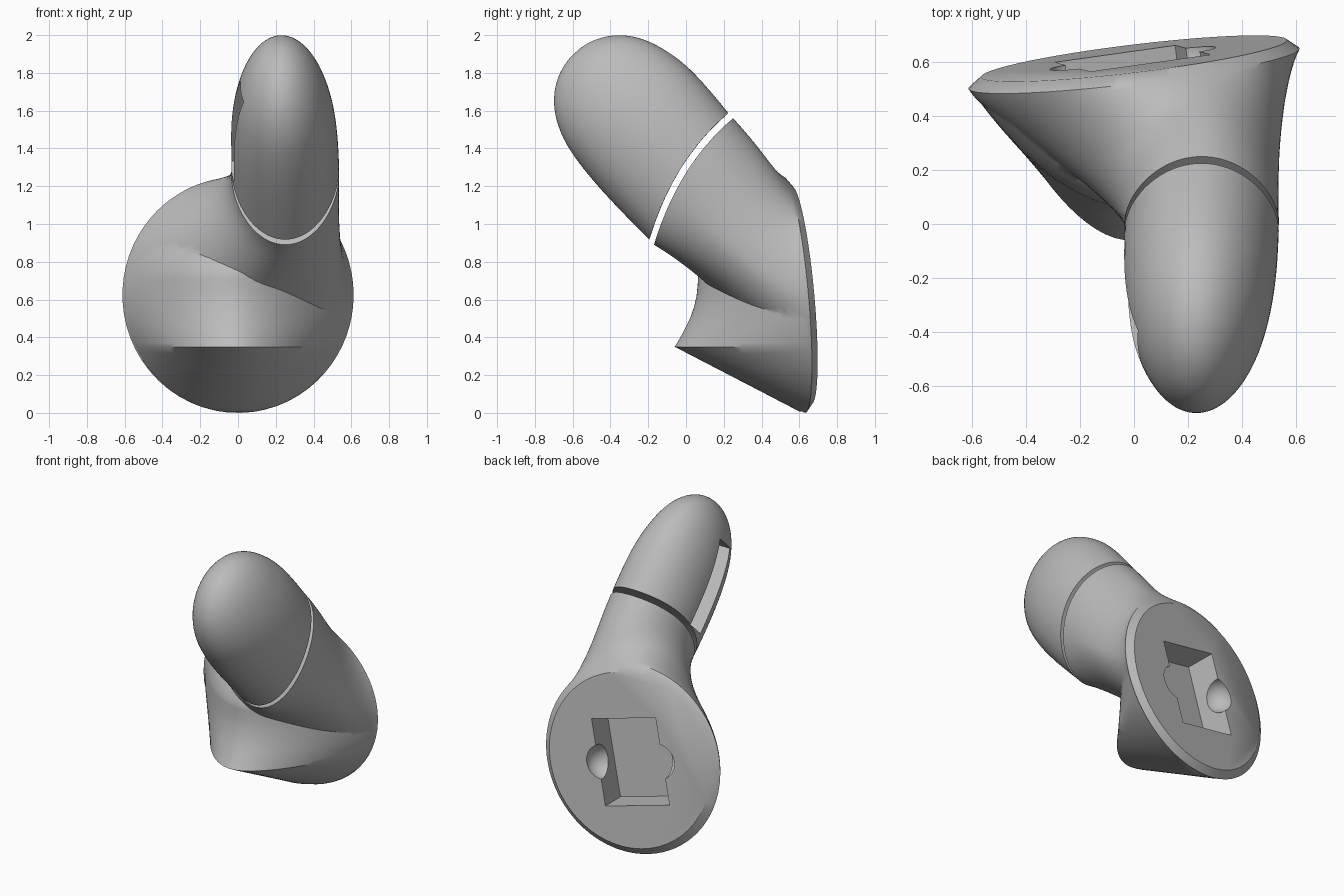
import bpy, bmesh, math
from mathutils import Vector as V, Matrix

if "Cube" in bpy.data.objects:
    bpy.data.objects.remove(bpy.data.objects["Cube"])

grey = bpy.data.materials.new("plain_grey")
grey.diffuse_color = (0.5, 0.5, 0.5, 1)
grey.use_nodes = True
grey.node_tree.nodes["Principled BSDF"].inputs["Base Color"].default_value = grey.diffuse_color

AXIS = V((0, -0.676, 0.737))          # direction of the slanted stem
ACROSS = V((0, 0.737, 0.676))         # square to the stem
OBLIQUE = V((0, 0.53, 0.848))         # slope of the gap between stem and tip
CUT = V((0.25, 0.04, 1.225))          # middle of the gap
N = 96


def disc_y(x, z, c=0.575):
    """Height of the tilted back disc plane along y."""
    return c + 0.12 * x - 0.09 * (z - 0.62)


def make(name, bm):
    bmesh.ops.recalc_face_normals(bm, faces=bm.faces)
    me = bpy.data.meshes.new(name)
    bm.to_mesh(me)
    bm.free()
    ob = bpy.data.objects.new(name, me)
    bpy.context.collection.objects.link(ob)
    me.materials.append(grey)
    return ob


def loft(name, rings):
    bm = bmesh.new()
    rows = [[bm.verts.new(p) for p in r] for r in rings]
    for a, b in zip(rows, rows[1:]):
        for i in range(len(a)):
            j = (i + 1) % len(a)
            bm.faces.new((a[i], a[j], b[j], b[i]))
    bm.faces.new(rows[0])
    bm.faces.new(rows[-1])
    return make(name, bm)


def boolean(ob, other, op):
    bpy.context.view_layer.objects.active = ob
    m = ob.modifiers.new(op, 'BOOLEAN')
    m.object, m.operation, m.solver = other, op, 'EXACT'
    bpy.ops.object.modifier_apply(modifier=m.name)
    bpy.data.objects.remove(other)


def smooth(ob):
    bpy.ops.object.select_all(action='DESELECT')
    ob.select_set(True)
    bpy.context.view_layer.objects.active = ob
    bpy.ops.object.shade_smooth_by_angle(angle=math.radians(36))


PHI = [2 * math.pi * i / N for i in range(N)]


def cut_ring(rho, shift=0.0):
    """Ring on the curved face of the gap."""
    out = []
    for p in PHI:
        v = rho * math.sin(p)
        out.append(CUT + V((0.285 * rho * math.cos(p), 0, 0)) + OBLIQUE * (0.395 * v)
                   + AXIS * (0.06 * (1 - v * v) + shift))
    return out


# Stem: back disc with chamfered rim flowing into the slanted neck
theta = [p + math.radians(-19 + 40 * math.cos(p) - 7.5 * math.sin(p)) for p in PHI]


def disc_ring(r, c):
    out = []
    for t in theta:
        x, z = r * math.cos(t), 0.624 + r * 1.02 * math.sin(t)
        out.append(V((x, disc_y(x, z, c), z)))
    return out


rim = disc_ring(0.612, 0.575)
neck = cut_ring(1.0)
rings = [disc_ring(0.565, 0.612), rim]
STEPS = 22
for k in range(1, STEPS):
    s = k / STEPS
    row = []
    for p, t, p0, p3 in zip(PHI, theta, rim, neck):
        radial = V((math.cos(t), 0, math.sin(t)))
        w = max(0.0, math.cos(t - math.radians(65))) ** 4
        low = max(0.0, -math.sin(t)) ** 1.5
        d = AXIS * w + (V((0, -0.9, 0)) - radial * 0.5) * (1 - w)
        d = (d * 0.15).lerp(V((0, -0.12, 0)) - radial * 0.42, low)
        under = max(0.0, -math.sin(p)) ** 1.5
        end = (AXIS * 0.25).lerp(V((0, -0.21, 0.125)), under)
        p1, p2 = p0 + d, p3 - end
        row.append(p0 * (1 - s) ** 3 + p1 * 3 * s * (1 - s) ** 2
                   + p2 * 3 * s * s * (1 - s) + p3 * s ** 3)
    rings.append(row)
rings += [neck] + [cut_ring(r) for r in (0.75, 0.5, 0.25, 0.03)]
body = loft("base_and_stem", rings)

# Front skirt with the sharp ledge, stacked from level slices
PROFILE = [(0.008, 0.60), (0.06, 0.50), (0.12, 0.385), (0.2, 0.23), (0.28, 0.075),
           (0.35, -0.06), (0.39, -0.035), (0.44, -0.008), (0.5, 0.022), (0.56, 0.043),
           (0.62, 0.057), (0.68, 0.063), (0.74, 0.066), (0.82, 0.105), (0.9, 0.17),
           (1.0, 0.265), (1.1, 0.37), (1.18, 0.455), (1.225, 0.515)]
slices = []
for (z0, f0), (z1, f1) in zip(PROFILE, PROFILE[1:]):
    for k in range(2):
        slices.append((z0 + (z1 - z0) * k / 2, f0 + (f1 - f0) * k / 2))
slices.append(PROFILE[-1])
rings = []
for z, front in slices:
    w = 0.99 * 0.612 * math.sqrt(max(1 - ((z - 0.624) / 0.624) ** 2, 0.001))
    depth = max(disc_y(0, z) - front, 0.01)
    row = []
    for k in range(49):
        t = math.sin(math.pi * (k / 48 - 0.5))
        row.append(V((w * t, disc_y(w * t, z) - depth * (1 - abs(t) ** 1.8), z)))
    rings.append(row)
skirt = loft("front_skirt", rings)
boolean(body, skirt, 'UNION')

# Socket in the back disc: turned rectangle with a rounded dimple on each side
normal = V((-0.12, 1, 0.09)).normalized()
up = V((0.22, 0, 0.97))
up = (up - normal * up.dot(normal)).normalized()
side = up.cross(normal)
mid = V((-0.005, disc_y(-0.005, 0.615, 0.612), 0.615))
outline = [(-0.23, -0.285), (0.23, -0.285), (0.23, 0.285), (-0.23, 0.285)]
socket = loft("socket_cutter", [[mid + side * x + up * y + normal * d for x, y in outline]
                                for d in (0.1, -0.2)])
boolean(body, socket, 'DIFFERENCE')
for sx in (-1, 1):
    bm = bmesh.new()
    bmesh.ops.create_uvsphere(bm, u_segments=32, v_segments=20, radius=0.115)
    bm.transform(Matrix.Translation(mid + side * (0.2 * sx) - normal * 0.013))
    boolean(body, make("dimple_cutter", bm), 'DIFFERENCE')
smooth(body)

# Rounded tip, floating just past the gap
GAP, LENGTH = 0.037, 0.89
rings = [cut_ring(r, GAP) for r in (0.03, 0.25, 0.5, 0.75, 1.0)]
for k in range(1, 32):
    u = math.sin(math.pi / 2 * k / 32)
    h = 0.395 * math.sqrt(1 - u ** 4)
    w = 0.285 * math.sqrt(1 - u ** 2.9)
    across = OBLIQUE.lerp(ACROSS, min(1, u * 1.6)).normalized()
    centre = CUT + AXIS * (GAP + LENGTH * u) + V((-0.022 * u, 0, 0))
    rings.append([centre + V((w * math.cos(p), 0, 0)) + across * (h * math.sin(p))
                  + AXIS * (0.06 * math.cos(p) ** 2 * (1 - u) ** 2) for p in PHI])
tip = loft("rounded_tip", rings)

# Slot along the left side of the tip
bm = bmesh.new()
bmesh.ops.create_cube(bm, size=1)
frame = Matrix((V((1, 0, 0)), AXIS, ACROSS)).transposed().to_4x4()
bm.transform(Matrix.Translation((-0.03, -0.26, 1.49)) @ frame
             @ Matrix.Diagonal((0.34, 0.58, 0.17, 1)))
boolean(tip, make("slot_cutter", bm), 'DIFFERENCE')
smooth(tip)
